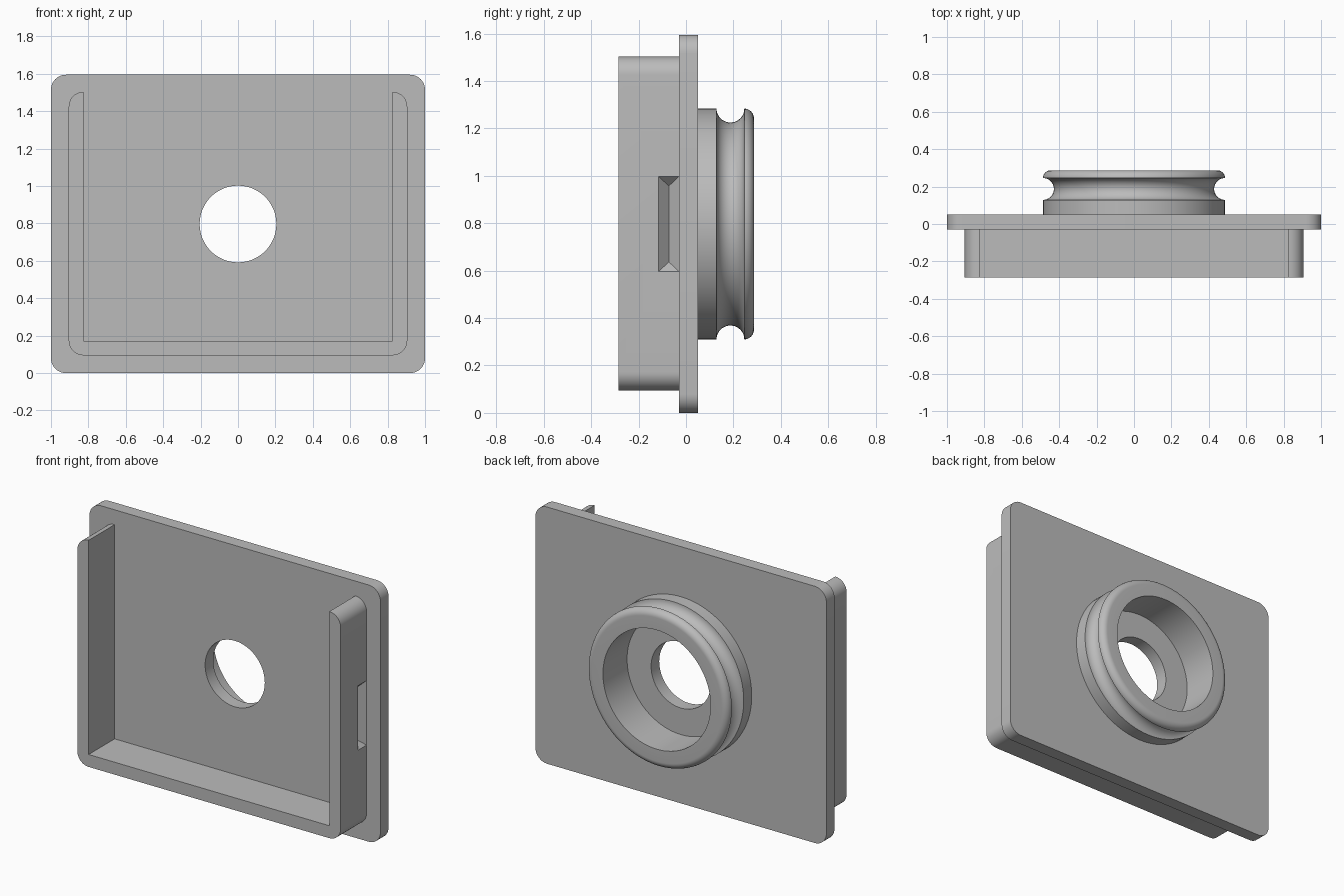
import bpy, bmesh, math

if "Cube" in bpy.data.objects:
    bpy.data.objects.remove(bpy.data.objects["Cube"])

CZ = 0.797          # height of the hole axis
HALF_W, TOP = 1.0, 1.595

grey = bpy.data.materials.new("grey plastic")
grey.diffuse_color = (0.5, 0.5, 0.5, 1)
grey.use_nodes = True
grey.node_tree.nodes["Principled BSDF"].inputs["Base Color"].default_value = grey.diffuse_color


def finish(name, bm):
    bmesh.ops.recalc_face_normals(bm, faces=bm.faces[:])
    mesh = bpy.data.meshes.new(name)
    bm.to_mesh(mesh)
    bm.free()
    mesh.materials.append(grey)
    ob = bpy.data.objects.new(name, mesh)
    bpy.context.collection.objects.link(ob)
    return ob


def arc(cx, cz, r, a0, a1, n=10):
    angles = [math.radians(a0 + (a1 - a0) * i / n) for i in range(n + 1)]
    return [(cx + r * math.cos(a), cz + r * math.sin(a)) for a in angles]


def extrude_y(name, outline, y0, y1):
    """Solid from an x-z outline between two depths."""
    bm = bmesh.new()
    face = bm.faces.new([bm.verts.new((x, y0, z)) for x, z in outline])
    new = bmesh.ops.extrude_face_region(bm, geom=[face])["geom"]
    verts = [v for v in new if isinstance(v, bmesh.types.BMVert)]
    bmesh.ops.translate(bm, vec=(0, y1 - y0, 0), verts=verts)
    return finish(name, bm)


def lathe_y(name, profile, n=96):
    """Closed (radius, y) profile turned about the hole axis."""
    bm = bmesh.new()
    rings = []
    for i in range(n):
        a = 2 * math.pi * i / n
        rings.append([bm.verts.new((r * math.cos(a), y, CZ + r * math.sin(a)))
                      for r, y in profile])
    m = len(profile)
    for i in range(n):
        a, b = rings[i], rings[(i + 1) % n]
        for j in range(m):
            k = (j + 1) % m
            bm.faces.new((a[j], a[k], b[k], b[j]))
    return finish(name, bm)


def cut(target, cutter):
    mod = target.modifiers.new("cut", 'BOOLEAN')
    mod.operation, mod.solver, mod.object = 'DIFFERENCE', 'EXACT', cutter
    bpy.context.view_layer.objects.active = target
    bpy.ops.object.modifier_apply(modifier=mod.name)
    bpy.data.objects.remove(cutter)


# Base plate with rounded corners and a central hole
R = 0.08
w, h = HALF_W - R, TOP - R
outline = (arc(w, R, R, -90, 0) + arc(w, h, R, 0, 90)
           + arc(-w, h, R, 90, 180) + arc(-w, R, R, 180, 270))
plate = extrude_y("base_plate", outline, -0.03, 0.05)
cut(plate, extrude_y("hole_cutter", arc(0, CZ, 0.205, 0, 360, 96)[:-1], -0.2, 0.2))

# U-shaped wall on the front, open at the top
R, OUT, LOW, HIGH = 0.078, 0.905, 0.095, 1.503
IN = OUT - R
right = arc(IN, LOW + R, R, -90, 0) + arc(IN, HIGH - R, R, 0, 90) + [(IN, LOW + 0.077)]
left = [(-x, z) for x, z in reversed(right)]
wall = extrude_y("front_wall", right + left, -0.285, -0.02)

# V-shaped latch recess in the outside of each side wall
for s in (-1, 1):
    bm = bmesh.new()
    pts = [(s * (OUT + 0.01), y, z) for y in (-0.125, -0.02) for z in (0.587, 1.007)]
    pts += [(s * (OUT - 0.0425), -0.0725, z) for z in (0.637, 0.957)]
    for p in pts:
        bm.verts.new(p)
    bmesh.ops.convex_hull(bm, input=bm.verts[:])
    cut(wall, finish("recess_cutter", bm))

# Collar on the back with a round groove and a rounded lip
RO = 0.487
groove = [(r, y) for y, r in arc(0.1875, RO, 0.0585, 180, 360, 20)]
lip = arc(RO - 0.042, 0.245, 0.042, 8, 90, 9)
profile = [(0.37, 0.04), (RO, 0.04)] + groove + lip + [(0.37, 0.287)]
collar = lathe_y("grooved_collar", profile)

# Smooth the curved faces, keep the edges sharp
for ob in (plate, wall, collar):
    ob.select_set(True)
bpy.context.view_layer.objects.active = plate
bpy.ops.object.shade_smooth_by_angle(angle=math.radians(30))
